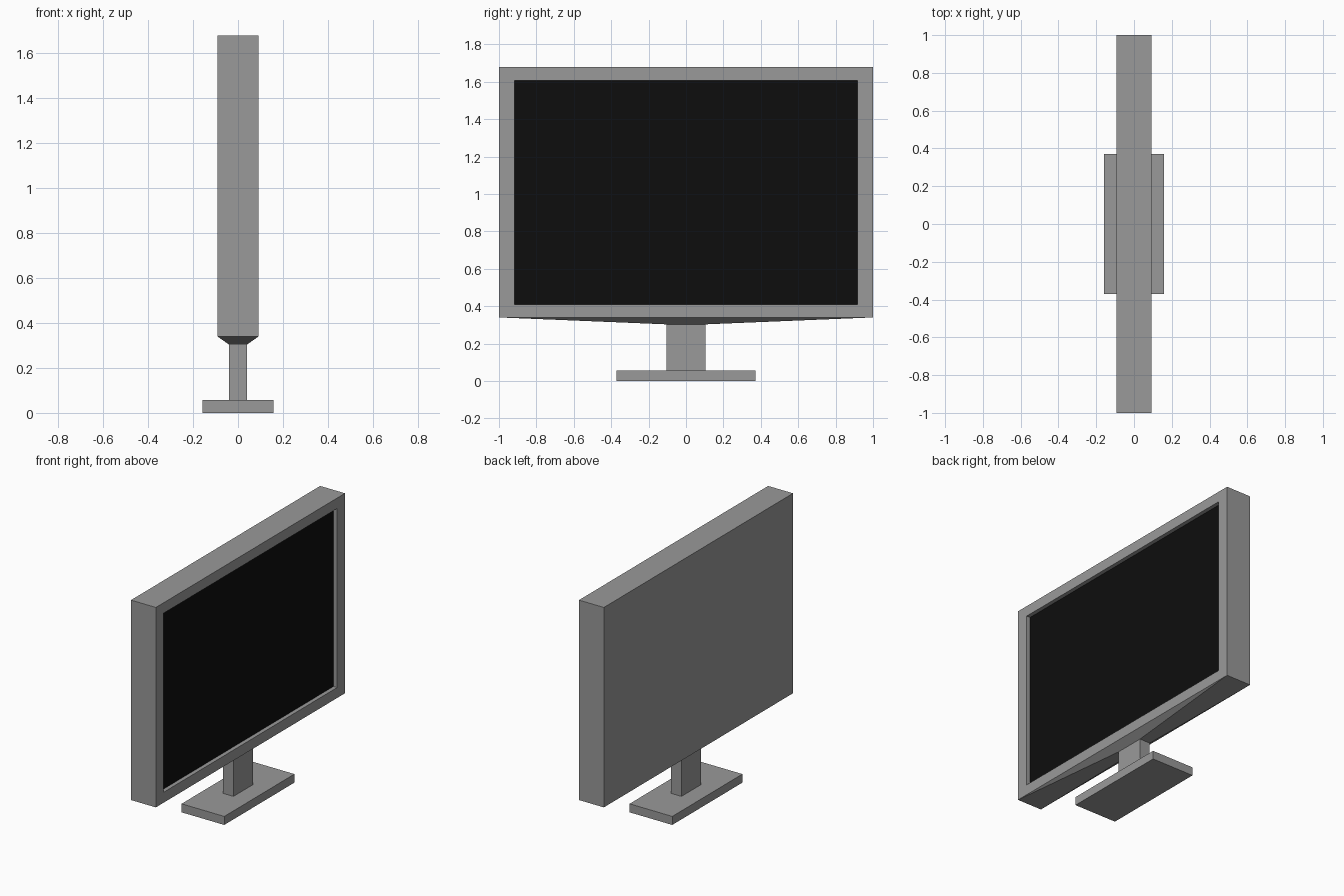
import bpy
import bmesh
from mathutils import Vector

if "Cube" in bpy.data.objects:
    bpy.data.objects.remove(bpy.data.objects["Cube"])


def material(name, value):
    mat = bpy.data.materials.new(name)
    mat.diffuse_color = (value, value, value, 1)
    mat.use_nodes = True
    mat.node_tree.nodes["Principled BSDF"].inputs["Base Color"].default_value = mat.diffuse_color
    return mat


GREY = material("casing_grey", 0.32)
BLACK = material("screen_black", 0.004)


def add_object(name, bm, *materials):
    bmesh.ops.recalc_face_normals(bm, faces=bm.faces)
    mesh = bpy.data.meshes.new(name)
    bm.to_mesh(mesh)
    bm.free()
    for mat in materials:
        mesh.materials.append(mat)
    obj = bpy.data.objects.new(name, mesh)
    bpy.context.collection.objects.link(obj)


def box(hx, hy, z0, z1):
    bm = bmesh.new()
    bmesh.ops.create_cube(bm, size=1)
    for v in bm.verts:
        v.co = Vector((v.co.x * 2 * hx, v.co.y * 2 * hy, z0 + (v.co.z + 0.5) * (z1 - z0)))
    bm.normal_update()
    return bm


def facing(bm, direction):
    return max(bm.faces, key=lambda f: f.normal.dot(Vector(direction)))


def inset_to(bm, face, size):
    """Inset a face, then set its inner loop to the given half sizes."""
    bmesh.ops.inset_region(bm, faces=[face], thickness=0.02)
    c = face.calc_center_median()
    for v in face.verts:
        for axis, half in size.items():
            v.co[axis] = c[axis] + (half if v.co[axis] > c[axis] else -half)


HALF_X, HALF_Y, BOTTOM, TOP = 0.092, 1.0, 0.34, 1.678
NECK_X, NECK_Y, NECK_TOP, BASE_TOP = 0.039, 0.104, 0.303, 0.057
RECESS = 0.027

# Cabinet: slab with a recessed dark screen and a tapered underside
bm = box(HALF_X, HALF_Y, BOTTOM, TOP)
screen = facing(bm, (1, 0, 0))
under = facing(bm, (0, 0, -1))

inset_to(bm, screen, {1: 0.917, 2: 0.599})
screen = bmesh.ops.extrude_discrete_faces(bm, faces=[screen])["faces"][0]
for v in screen.verts:
    v.co.x -= RECESS
screen.material_index = 1

inset_to(bm, under, {0: NECK_X, 1: NECK_Y})
for v in under.verts:
    v.co.z = NECK_TOP

add_object("cabinet", bm, GREY, BLACK)

# Stand
add_object("stand_neck", box(NECK_X, NECK_Y, BASE_TOP, NECK_TOP), GREY)
add_object("stand_base", box(0.158, 0.371, 0.0, BASE_TOP), GREY)
